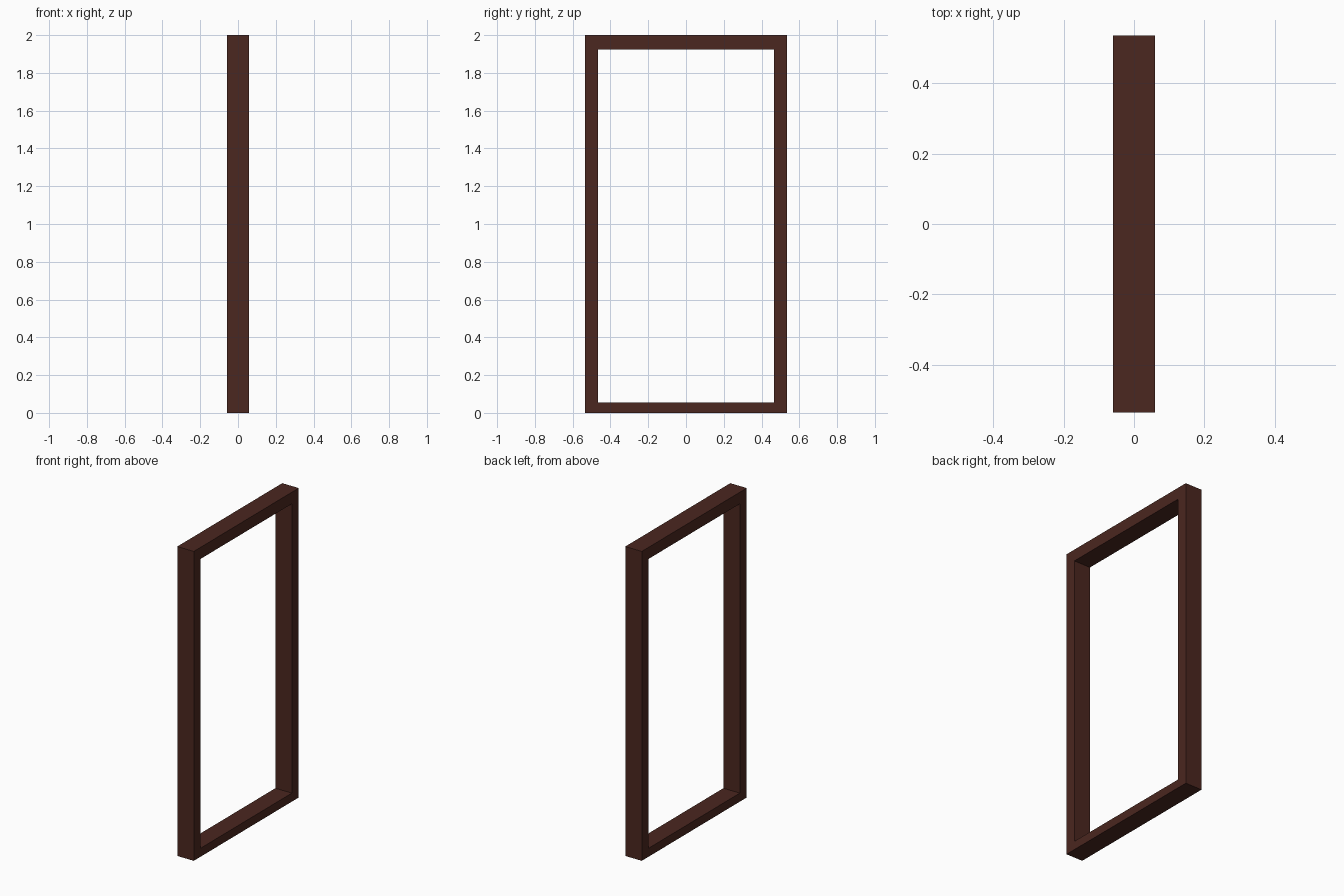
import bpy, bmesh
from mathutils import Vector

if "Cube" in bpy.data.objects:
    bpy.data.objects.remove(bpy.data.objects["Cube"])

DEPTH = 0.118
HALF_W, HEIGHT = 0.536, 2.0
IN_W, IN_BOTTOM, IN_TOP = 0.466, 0.055, 1.925


def rect(bm, half, z0, z1):
    """Rectangle of verts on the side plane, in order round the loop."""
    return [bm.verts.new((-DEPTH / 2, y, z))
            for y, z in ((-half, z0), (half, z0), (half, z1), (-half, z1))]


# Door frame: mitred ring of sill, jambs and head, extruded through its depth
bm = bmesh.new()
outer = rect(bm, HALF_W, 0, HEIGHT)
inner = rect(bm, IN_W, IN_BOTTOM, IN_TOP)
ring = [bm.faces.new((outer[i], outer[(i + 1) % 4], inner[(i + 1) % 4], inner[i]))
        for i in range(4)]
ext = bmesh.ops.extrude_face_region(bm, geom=ring, use_keep_orig=True)
bmesh.ops.translate(bm, vec=Vector((DEPTH, 0, 0)),
                    verts=[g for g in ext["geom"] if isinstance(g, bmesh.types.BMVert)])
bmesh.ops.recalc_face_normals(bm, faces=bm.faces[:])

mesh = bpy.data.meshes.new("door_frame")
bm.to_mesh(mesh)
bm.free()
frame = bpy.data.objects.new("door_frame", mesh)
bpy.context.collection.objects.link(frame)

# Dark brown wood
wood = bpy.data.materials.new("dark_wood")
wood.diffuse_color = (0.07, 0.02, 0.014, 1)
wood.use_nodes = True
wood.node_tree.nodes["Principled BSDF"].inputs["Base Color"].default_value = wood.diffuse_color
mesh.materials.append(wood)
